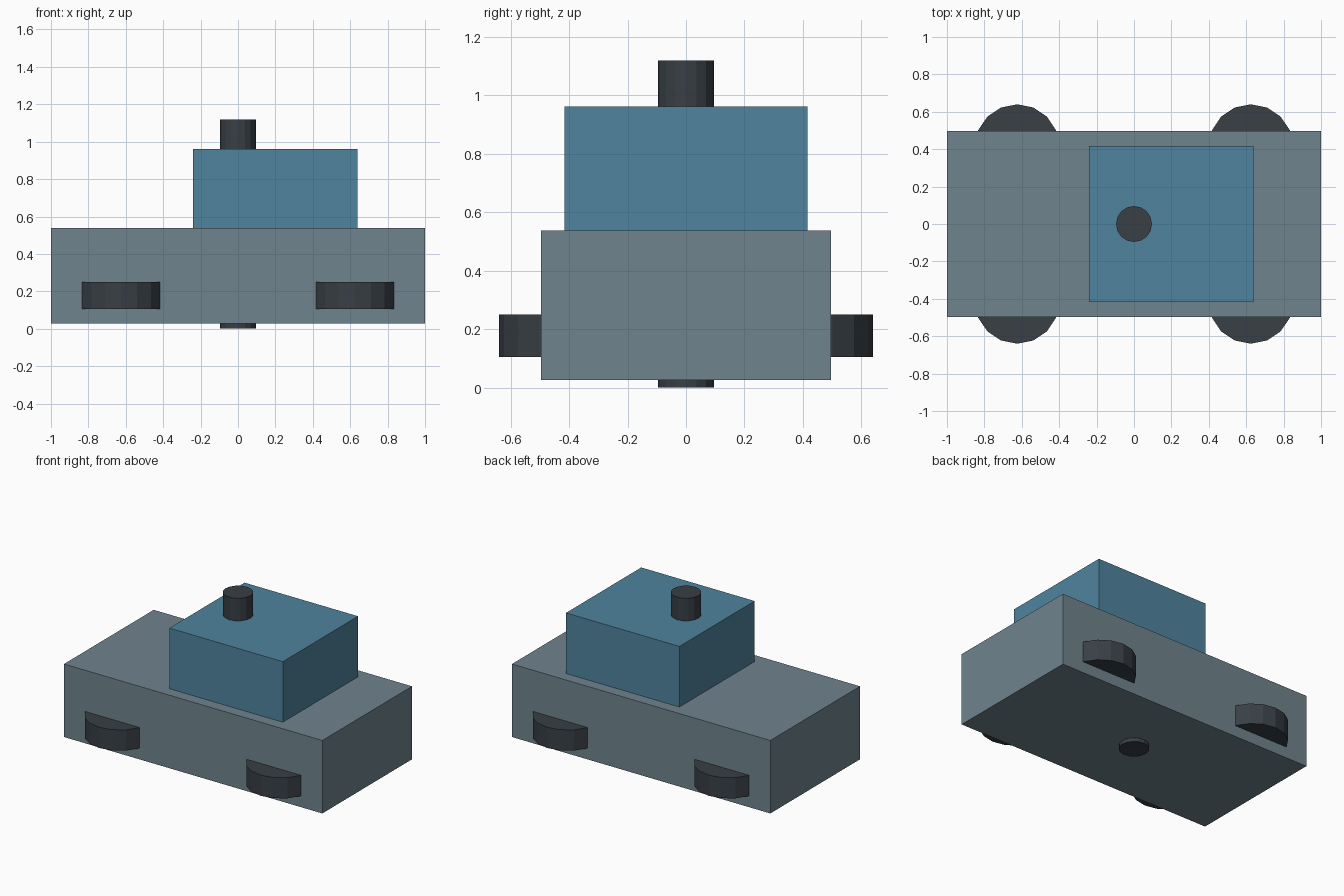
import bpy

if "Cube" in bpy.data.objects:
    bpy.data.objects.remove(bpy.data.objects["Cube"])


def material(name, color):
    m = bpy.data.materials.new(name)
    m.diffuse_color = (*color, 1)
    m.use_nodes = True
    m.node_tree.nodes["Principled BSDF"].inputs["Base Color"].default_value = m.diffuse_color
    return m


def finish(name, mat):
    obj = bpy.context.object
    obj.name = name
    obj.data.materials.append(mat)
    return obj


def box(name, lo, hi, mat):
    centre = [(a + b) / 2 for a, b in zip(lo, hi)]
    bpy.ops.mesh.primitive_cube_add(size=1, location=centre)
    obj = finish(name, mat)
    obj.scale = [b - a for a, b in zip(lo, hi)]
    bpy.ops.object.transform_apply(location=False, rotation=False, scale=True)


def upright_cylinder(name, x, y, z0, z1, radius, sides, mat):
    bpy.ops.mesh.primitive_cylinder_add(
        vertices=sides, radius=radius, depth=z1 - z0, location=(x, y, (z0 + z1) / 2))
    finish(name, mat)


grey = material("body_grey", (0.16, 0.23, 0.27))
blue = material("cabin_blue", (0.08, 0.23, 0.34))
dark = material("dark_grey", (0.04, 0.05, 0.06))

# Body and cabin
box("body", (-1, -0.496, 0.027), (1, 0.496, 0.538), grey)
box("cabin", (-0.24, -0.416, 0.538), (0.638, 0.416, 0.962), blue)

# Stack running through the whole model
upright_cylinder("stack", 0, 0, 0, 1.12, 0.096, 16, dark)

# Flat-lying wheels, half sunk into the body sides
for x, end in ((-0.625, "left"), (0.625, "right")):
    for y, side in ((-0.415, "front"), (0.415, "back")):
        upright_cylinder(f"wheel_{side}_{end}", x, y, 0.105, 0.25, 0.225, 16, dark)
